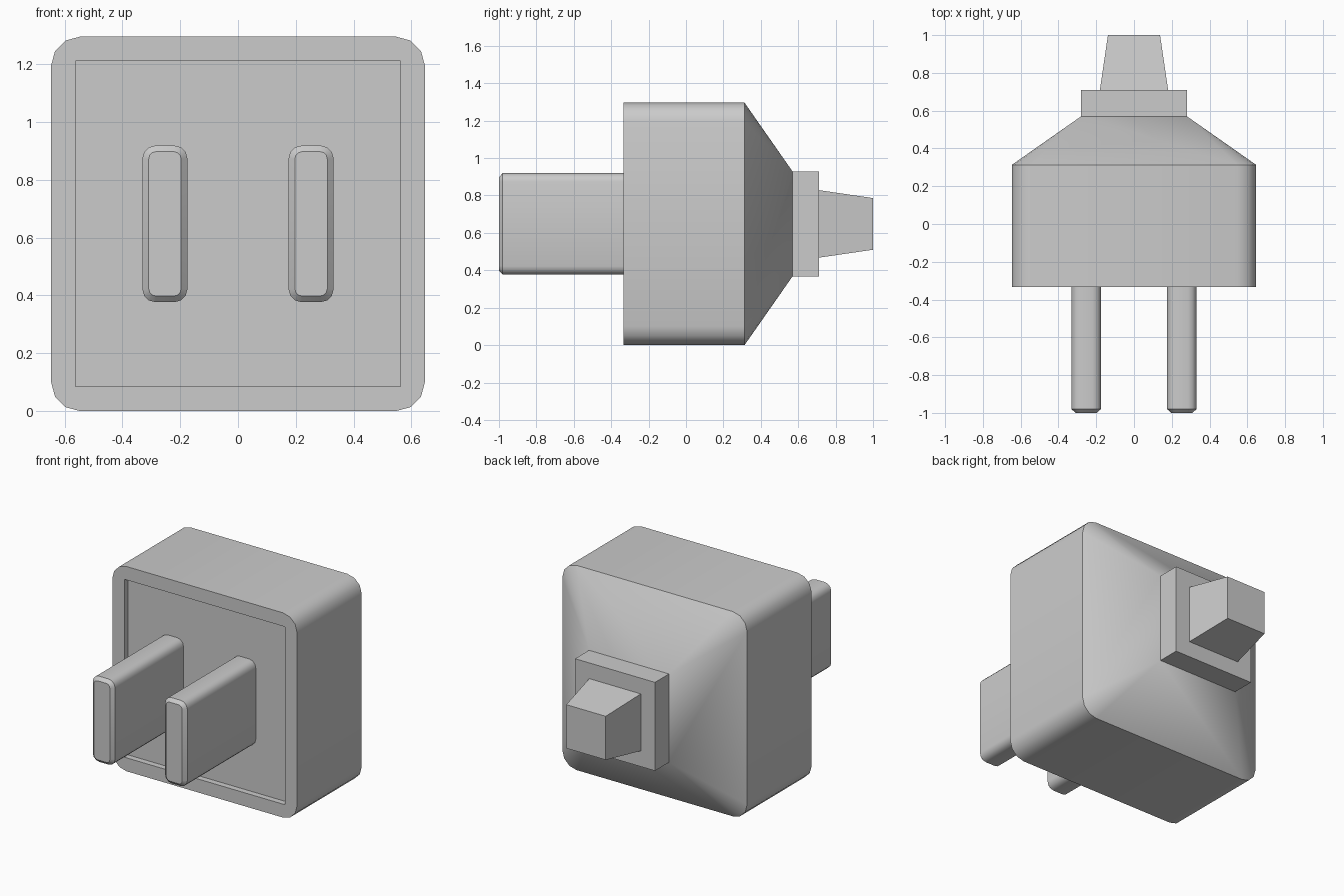
import bpy, bmesh
from math import sin, cos, pi, radians

if "Cube" in bpy.data.objects:
    bpy.data.objects.remove(bpy.data.objects["Cube"])

MID = 0.648  # height of the plug axis


def ring(bm, cx, hx, hz, r, y):
    """Rounded rectangle across y, three segments per corner (r=0 gives square corners)."""
    verts = []
    for k, (sx, sz) in enumerate([(1, 1), (-1, 1), (-1, -1), (1, -1)]):
        for i in range(4):
            a = k * pi / 2 + i * pi / 6
            verts.append(bm.verts.new((cx + sx * (hx - r) + r * cos(a), y,
                                       MID + sz * (hz - r) + r * sin(a))))
    return verts


def loft(name, sections, cx=0.0):
    """Skin sections (half width, half height, radius, y) and cap both ends."""
    bm = bmesh.new()
    rings = [ring(bm, cx, *s) for s in sections]
    n = len(rings[0])
    for a, b in zip(rings, rings[1:]):
        for i in range(n):
            j = (i + 1) % n
            bm.faces.new((a[i], a[j], b[j], b[i]))
    bm.faces.new(rings[0])
    bm.faces.new(rings[-1])
    bmesh.ops.remove_doubles(bm, verts=bm.verts, dist=1e-5)
    bmesh.ops.recalc_face_normals(bm, faces=bm.faces)
    mesh = bpy.data.meshes.new(name)
    bm.to_mesh(mesh)
    bm.free()
    ob = bpy.data.objects.new(name, mesh)
    bpy.context.collection.objects.link(ob)
    bpy.ops.object.select_all(action='DESELECT')
    ob.select_set(True)
    bpy.context.view_layer.objects.active = ob
    bpy.ops.object.shade_smooth_by_angle(angle=radians(38))
    return ob


# housing: recessed front, rounded box, tapered back and square collar
loft("plug_housing", [
    (0.563, 0.563, 0, -0.295),
    (0.563, 0.563, 0, -0.333),
    (0.647, 0.648, 0.1, -0.333),
    (0.647, 0.648, 0.1, 0.313),
    (0.28, 0.28, 0, 0.57),
    (0.28, 0.28, 0, 0.71),
])

# tapered cord stub
loft("cord_stub", [
    (0.182, 0.182, 0, 0.70),
    (0.138, 0.138, 0, 1.0),
])

# two contact blades with chamfered tips
for side, x in (("left", -0.253), ("right", 0.253)):
    loft("blade_" + side, [
        (0.056, 0.25, 0.025, -1.0),
        (0.078, 0.271, 0.045, -0.98),
        (0.078, 0.271, 0.045, -0.29),
    ], cx=x)
